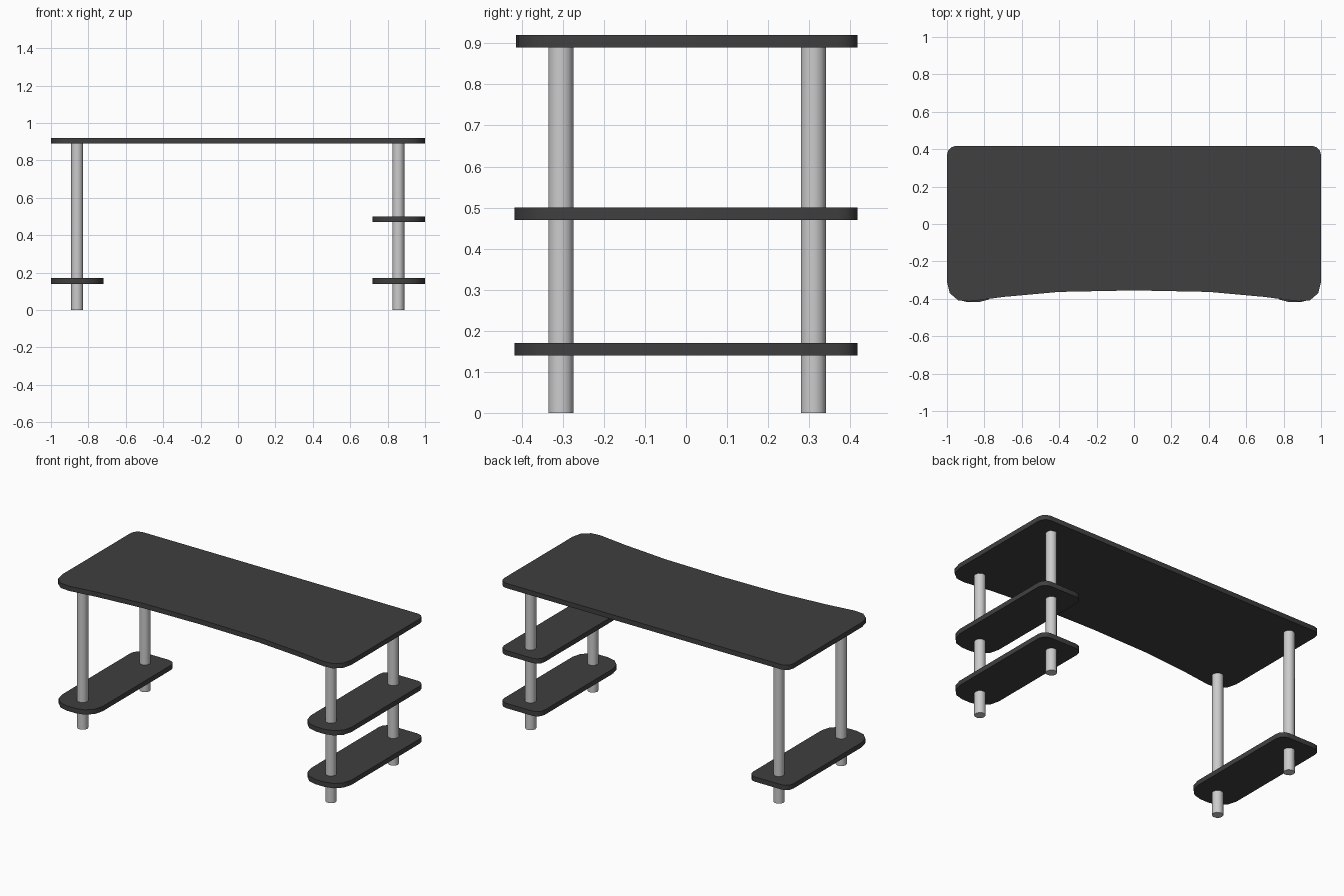
import bpy, bmesh, math

if "Cube" in bpy.data.objects:
    bpy.data.objects.remove(bpy.data.objects["Cube"])


def material(name, color):
    m = bpy.data.materials.new(name)
    m.diffuse_color = (*color, 1)
    m.use_nodes = True
    m.node_tree.nodes["Principled BSDF"].inputs["Base Color"].default_value = m.diffuse_color
    return m


dark = material("dark grey board", (0.05, 0.05, 0.05))
metal = material("light grey metal", (0.6, 0.6, 0.6))


def finish(obj, mat):
    obj.data.materials.append(mat)
    bpy.ops.object.select_all(action='DESELECT')
    obj.select_set(True)
    bpy.context.view_layer.objects.active = obj
    bpy.ops.object.shade_smooth_by_angle(angle=math.radians(40))


def board(name, outline, z0, z1):
    """Extrude a flat counter-clockwise outline from z0 to z1."""
    bm = bmesh.new()
    base = bm.faces.new([bm.verts.new((x, y, z0)) for x, y in outline])
    res = bmesh.ops.extrude_face_region(bm, geom=[base], use_keep_orig=True)
    for v in res["geom"]:
        if isinstance(v, bmesh.types.BMVert):
            v.co.z = z1
    bmesh.ops.recalc_face_normals(bm, faces=bm.faces)
    me = bpy.data.meshes.new(name)
    bm.to_mesh(me)
    bm.free()
    obj = bpy.data.objects.new(name, me)
    bpy.context.collection.objects.link(obj)
    finish(obj, dark)


def corner(cx, cy, r, start, n=3):
    """Quarter-circle points, counter-clockwise from the start angle."""
    return [(cx + r * math.cos(math.radians(start + 90 * i / n)),
             cy + r * math.sin(math.radians(start + 90 * i / n)))
            for i in range(n + 1)]


# Desk top: curved-in front edge, tight back corners, right half mirrored
half = [(0, -0.355), (0.4, -0.363), (0.7, -0.39), (0.88, -0.414), (0.94, -0.408),
        (0.985, -0.37), (1, -0.31)] + corner(0.95, 0.368, 0.05, 0)
top = half + [(-x, y) for x, y in reversed(half[1:])]
board("desk_top", top, 0.89, 0.92)

# Shelves: narrow boards with wider rounding at the front
R, B, Y = 0.11, 0.05, 0.418
shelf = (corner(0.72 + R, -Y + R, R, 180) + corner(1 - R, -Y + R, R, 270)
         + corner(1 - B, Y - B, B, 0) + corner(0.72 + B, Y - B, B, 90))
mirrored = [(-x, y) for x, y in reversed(shelf)]
board("right_lower_shelf", shelf, 0.14, 0.17)
board("right_upper_shelf", shelf, 0.47, 0.50)
board("left_lower_shelf", mirrored, 0.14, 0.17)

# Round legs running from the floor through the shelves to the top
for side, x in (("left", -0.86), ("right", 0.857)):
    for end, y in (("front", -0.305), ("back", 0.31)):
        bpy.ops.mesh.primitive_cylinder_add(vertices=10, radius=0.032, depth=0.895,
                                            location=(x, y, 0.4475),
                                            rotation=(0, 0, math.pi / 2))
        leg = bpy.context.object
        leg.name = f"{side}_{end}_leg"
        finish(leg, metal)
